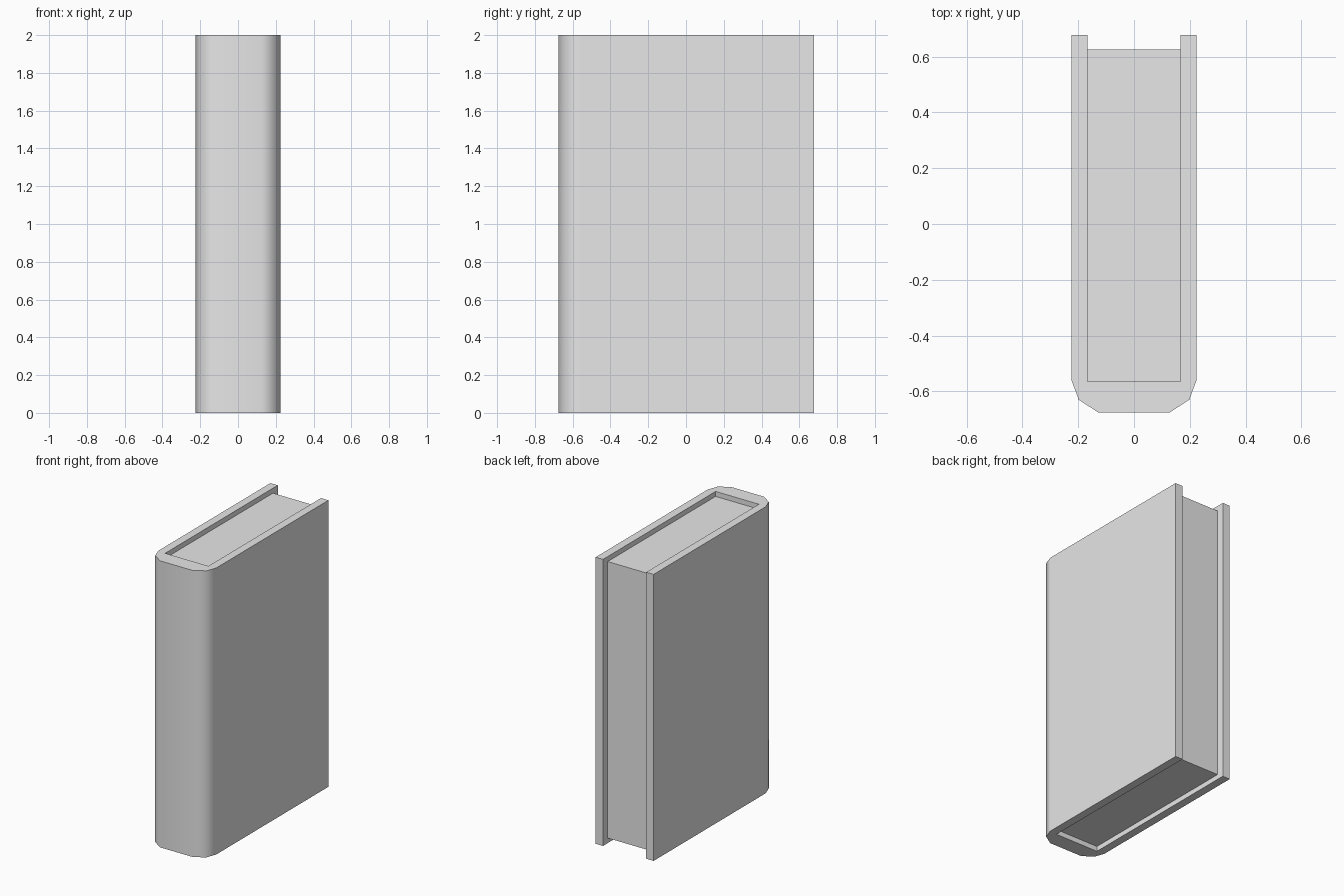
import bpy
import bmesh
import math

cube = bpy.data.objects.get("Cube")
if cube:
    bpy.data.objects.remove(cube, do_unlink=True)

HEIGHT = 2.0
RECESS = 0.035
INNER_X, INNER_Y = 0.167, -0.565
COVER_BACK, PAGE_BACK = 0.677, 0.625

grey = bpy.data.materials.new("light_grey")
grey.use_nodes = True
colour = (0.8, 0.8, 0.8, 1)
grey.diffuse_color = colour
grey.node_tree.nodes["Principled BSDF"].inputs["Base Color"].default_value = colour


def extrude_outline(name, outline, bottom, top):
    """Closed prism standing on a flat outline."""
    bm = bmesh.new()
    face = bm.faces.new([bm.verts.new((x, y, bottom)) for x, y in outline])
    result = bmesh.ops.extrude_face_region(bm, geom=[face])
    verts = [v for v in result["geom"] if isinstance(v, bmesh.types.BMVert)]
    bmesh.ops.translate(bm, verts=verts, vec=(0, 0, top - bottom))
    bmesh.ops.recalc_face_normals(bm, faces=bm.faces)
    mesh = bpy.data.meshes.new(name)
    bm.to_mesh(mesh)
    bm.free()
    mesh.materials.append(grey)
    obj = bpy.data.objects.new(name, mesh)
    bpy.context.collection.objects.link(obj)
    return obj


# Cover: two boards joined by a rounded spine, open at the back
half = [(INNER_X, INNER_Y), (INNER_X, COVER_BACK), (0.224, COVER_BACK),
        (0.224, -0.56), (0.198, -0.63), (0.127, -0.676)]
cover = extrude_outline("cover", half + [(-x, y) for x, y in reversed(half)],
                        0, HEIGHT)
bpy.ops.object.select_all(action="DESELECT")
cover.select_set(True)
bpy.context.view_layer.objects.active = cover
bpy.ops.object.shade_smooth_by_angle(angle=math.radians(45))
# Keep the broad boards flat while the spine stays rounded
weighted = cover.modifiers.new("flat_boards", "WEIGHTED_NORMAL")
weighted.keep_sharp = True

# Page block, set in from the cover edges
extrude_outline("page_block",
                [(-INNER_X, INNER_Y), (INNER_X, INNER_Y),
                 (INNER_X, PAGE_BACK), (-INNER_X, PAGE_BACK)],
                RECESS, HEIGHT - RECESS)
